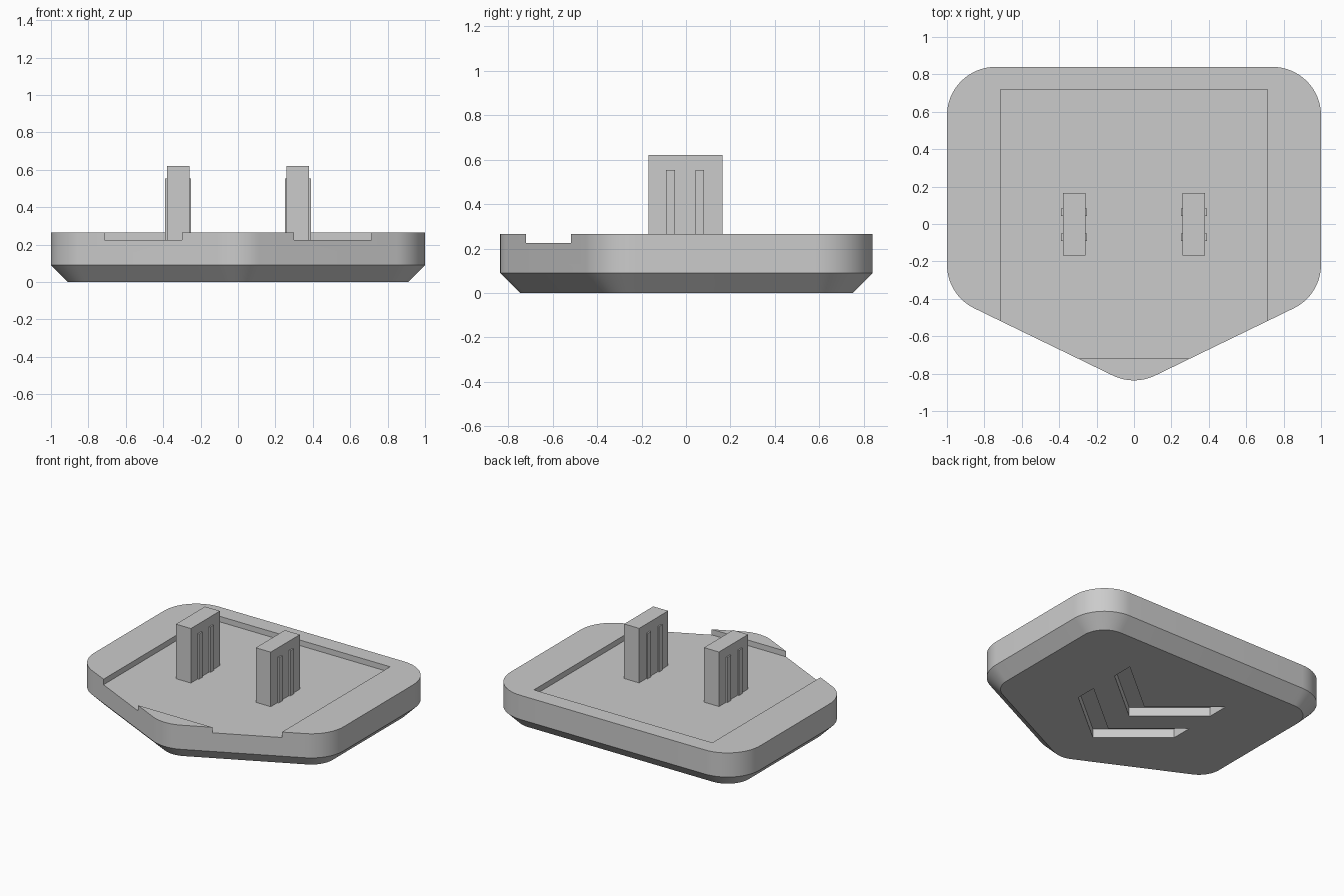
import bpy, bmesh, math
from mathutils import Vector

cube = bpy.data.objects.get("Cube")
if cube:
    bpy.data.objects.remove(cube, do_unlink=True)

grey = bpy.data.materials.new("plain grey")
grey.use_nodes = True
colour = (0.6, 0.6, 0.6, 1)
grey.diffuse_color = colour
grey.node_tree.nodes["Principled BSDF"].inputs["Base Color"].default_value = colour


def loft(name, rings):
    """Solid from a stack of equal-length (points, z) rings."""
    bm = bmesh.new()
    loops = [[bm.verts.new((x, y, z)) for x, y in pts] for pts, z in rings]
    for low, high in zip(loops, loops[1:]):
        for i in range(len(low)):
            j = (i + 1) % len(low)
            bm.faces.new((low[i], low[j], high[j], high[i]))
    bm.faces.new(loops[0][::-1])
    bm.faces.new(loops[-1])
    bmesh.ops.recalc_face_normals(bm, faces=bm.faces)
    mesh = bpy.data.meshes.new(name)
    bm.to_mesh(mesh)
    bm.free()
    mesh.materials.append(grey)
    obj = bpy.data.objects.new(name, mesh)
    bpy.context.collection.objects.link(obj)
    return obj


def box(name, x0, x1, y0, y1, z0, z1):
    pts = [(x0, y0), (x1, y0), (x1, y1), (x0, y1)]
    return loft(name, [(pts, z0), (pts, z1)])


def rounded(corners, radius, inset, steps=16):
    """Counter-clockwise outline with filleted corners, shrunk by inset."""
    pts = []
    corners = [Vector(c) for c in corners]
    for i, c in enumerate(corners):
        a = (corners[i - 1] - c).normalized()
        b = (corners[(i + 1) % len(corners)] - c).normalized()
        half = a.angle(b) / 2
        centre = c + (a + b).normalized() * radius / math.sin(half)
        start = math.atan2(a.x, -a.y)
        sweep = math.pi - 2 * half
        for k in range(steps + 1):
            t = start + sweep * k / steps
            pts.append(centre + Vector((math.cos(t), math.sin(t))) * (radius - inset))
    return pts


# Pentagonal base with rounded corners and a chamfered underside
shield = [(0, -0.865), (1, -0.38), (1, 0.84), (-1, 0.84), (-1, -0.38)]
base = loft("base", [(rounded(shield, 0.26, 0.09), 0),
                     (rounded(shield, 0.26, 0), 0.09),
                     (rounded(shield, 0.26, 0), 0.265)])

# Shallow recess in the top, and two chevron grooves underneath
cutters = [box("recess_cutter", -0.715, 0.715, -0.72, 0.72, 0.225, 0.4)]
for tip in (-0.42, -0.05):
    w, rise, band = 0.41, 0.34, 0.155
    chevron = [(0, tip), (w, tip + rise), (w, tip + rise + band),
               (0, tip + band), (-w, tip + rise + band), (-w, tip + rise)]
    cutters.append(loft("chevron_cutter", [(chevron, -0.1), (chevron, 0.065)]))
for cutter in cutters:
    mod = base.modifiers.new(cutter.name, "BOOLEAN")
    mod.operation, mod.solver, mod.object = "DIFFERENCE", "EXACT", cutter

# Bake the cuts and drop the cutters
bpy.context.view_layer.update()
depsgraph = bpy.context.evaluated_depsgraph_get()
cut_mesh = bpy.data.meshes.new_from_object(base.evaluated_get(depsgraph))
base.modifiers.clear()
base.data = cut_mesh
for cutter in cutters:
    bpy.data.objects.remove(cutter, do_unlink=True)

# Upright prongs with two thin ribs on each broad side
for side, x in (("right", -0.32), ("left", 0.32)):
    box(side + "_prong", x - 0.06, x + 0.06, -0.168, 0.165, 0.22, 0.62)
    for place, y in (("front", -0.07), ("back", 0.062)):
        box(f"{side}_{place}_rib", x - 0.07, x + 0.07,
            y - 0.02, y + 0.02, 0.22, 0.553)

# Smooth only the rounded corners
bpy.ops.object.select_all(action="DESELECT")
base.select_set(True)
bpy.context.view_layer.objects.active = base
bpy.ops.object.shade_smooth_by_angle(angle=math.radians(25))
